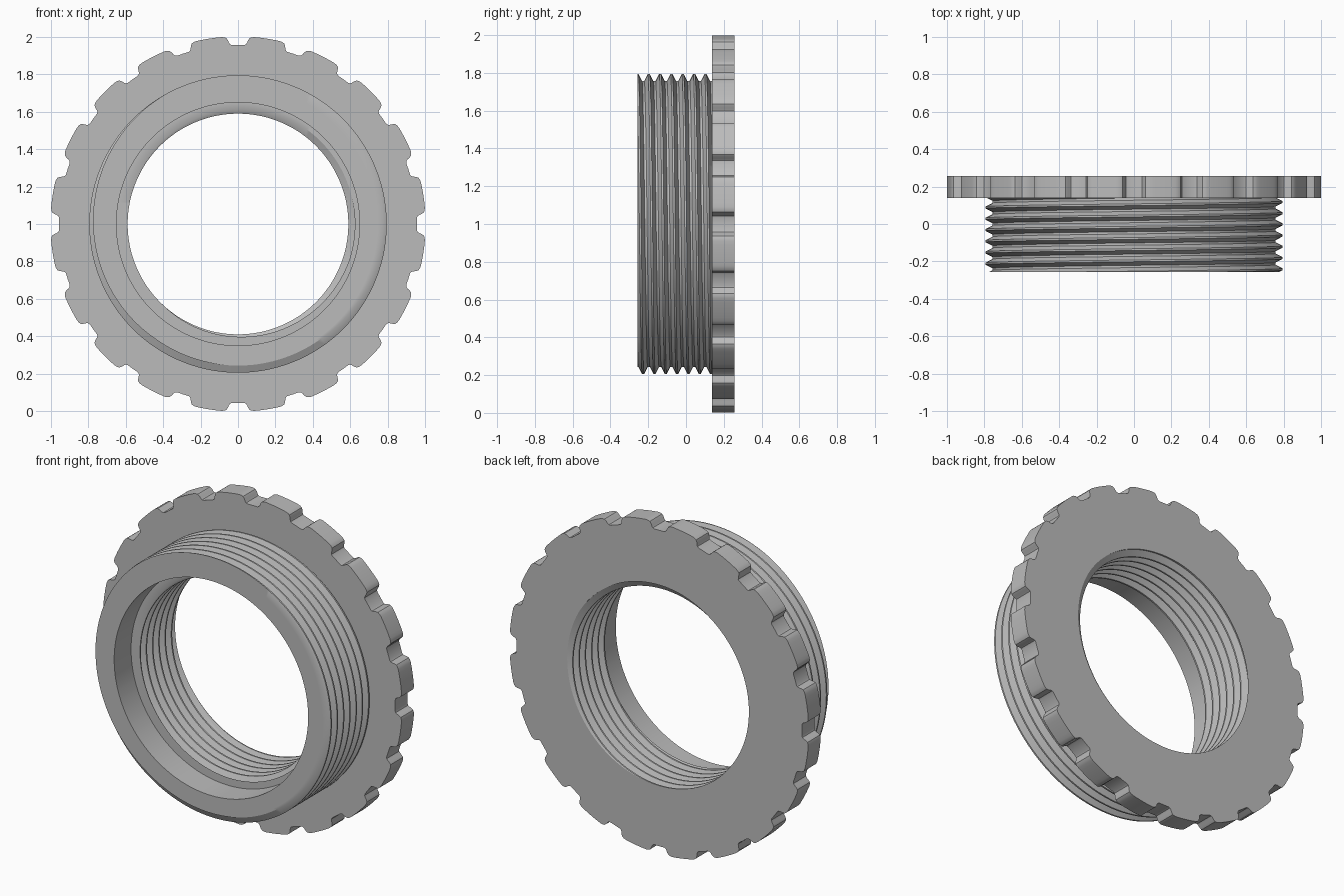
import bpy, bmesh, math

cube = bpy.data.objects.get("Cube")
if cube:
    bpy.data.objects.remove(cube)

TAU = 2 * math.pi
PITCH = 0.06
FRONT, FLANGE, BACK, SHOULDER = -0.257, 0.138, 0.257, -0.095
NOTCHES = 20

grey = bpy.data.materials.new("machined grey")
grey.use_nodes = True
grey.diffuse_color = (0.5, 0.5, 0.5, 1)
grey.node_tree.nodes["Principled BSDF"].inputs["Base Color"].default_value = (0.5, 0.5, 0.5, 1)

# Half of one notch and lobe: (angle from notch centre, radius)
half = [(0, 0.957), (0.034, 0.957), (0.044, 0.961), (0.05, 0.97), (0.055, 0.984),
        (0.063, 0.996), (0.075, 1.001), (0.09, 1.003), (0.112, 1.003), (0.135, 1.003)]
step = TAU / NOTCHES
tooth = half + [(step / 2, 1.003)] + [(step - a, r) for a, r in reversed(half[1:])]
outline = [(i * step + a, r) for i in range(NOTCHES) for a, r in tooth]
outline.append((TAU, half[0][1]))

# Thread profile over one turn: (fraction of pitch, height), crest at zero
THREAD = [(0.0, 1), (0.08, 1), (0.4, 0), (0.6, 0), (0.92, 1), (1.0, 1)]


def thread_radius(y, phi, root, crest):
    t = ((y - FRONT) / PITCH - phi / TAU) % 1.0
    for (a, ha), (b, hb) in zip(THREAD, THREAD[1:]):
        if t <= b:
            return root + (crest - root) * (ha + (hb - ha) * (t - a) / (b - a))
    return crest


def thread_column(phi, y0, y1, root, crest):
    """Points along a helical thread at one angle, trimmed to y0..y1."""
    first = math.floor((y0 - FRONT) / PITCH) - 2
    last = math.ceil((y1 - FRONT) / PITCH) + 1
    column = []
    for k in range(first, last):
        for t, _ in THREAD[1:5]:
            y = FRONT + PITCH * (k + t + phi / TAU)
            y = min(max(y, y0), y1)
            column.append((thread_radius(y, phi, root, crest), y))
    return column


def bore(phi):
    return thread_column(phi, SHOULDER, BACK, 0.625, 0.59)


def collar_section(phi, _):
    outer = thread_column(phi, FRONT, FLANGE, 0.757, 0.795)
    return bore(phi) + outer[::-1] + [(0.745, FRONT), (0.65, FRONT), (0.65, SHOULDER)]


def flange_section(phi, radius):
    return [bore(phi)[-1], (radius, BACK), (radius, FLANGE), (0.745, FLANGE)]


def sweep(name, section):
    """Sweep a closed section, which may vary with angle, around the y axis."""
    bm = bmesh.new()
    columns = []
    for phi, radius in outline:
        columns.append([bm.verts.new((r * math.sin(phi), y, 1 + r * math.cos(phi)))
                        for r, y in section(phi, radius)])
    for a, b in zip(columns, columns[1:]):
        for i in range(len(a)):
            j = (i + 1) % len(a)
            bm.faces.new((a[i], a[j], b[j], b[i]))
    bmesh.ops.remove_doubles(bm, verts=bm.verts, dist=0.00002)
    bmesh.ops.recalc_face_normals(bm, faces=bm.faces)
    mesh = bpy.data.meshes.new(name)
    bm.to_mesh(mesh)
    bm.free()
    mesh.materials.append(grey)
    obj = bpy.data.objects.new(name, mesh)
    bpy.context.collection.objects.link(obj)
    bpy.ops.object.select_all(action='DESELECT')
    obj.select_set(True)
    bpy.context.view_layer.objects.active = obj
    bpy.ops.object.shade_smooth_by_angle(angle=math.radians(30))


# Collar threaded inside and out, with a counterbore at the front
sweep("threaded_collar", collar_section)
# Notched grip flange at the back
sweep("notched_flange", flange_section)
